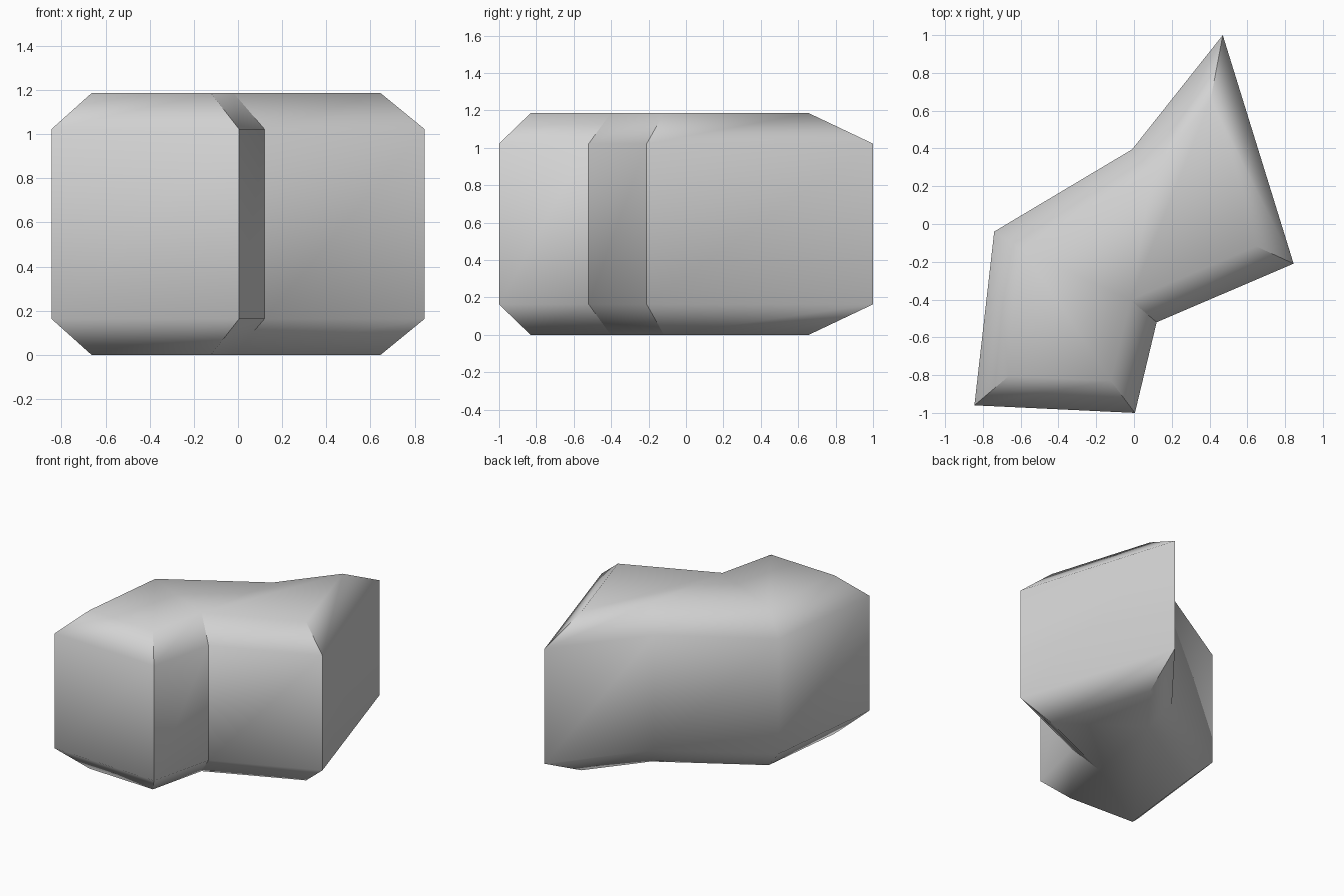
import bpy
import bmesh
from mathutils import Vector

if "Cube" in bpy.data.objects:
    bpy.data.objects.remove(bpy.data.objects["Cube"])

HEIGHT, BEVEL = 1.185, 0.163
# Plan outline, counter-clockwise; the flag says whether the corner is a hard crease
OUTLINE = [(-0.845, -0.96, True), (0.005, -1.0, True), (0.12, -0.52, True),
           (0.845, -0.21, True), (0.47, 1.0, True), (-0.01, 0.395, False),
           (-0.74, -0.04, False)]
points = [Vector(p[:2]) for p in OUTLINE]
count = len(points)


def inward(a, b):
    d = (b - a).normalized()
    return Vector((-d.y, d.x))


def inset(i, dist):
    """Mitred inward offset of outline corner i."""
    n1 = inward(points[i - 1], points[i])
    n2 = inward(points[i], points[(i + 1) % count])
    return points[i] + (n1 + n2) * dist / (1 + n1.dot(n2))


# Stacked rings: small base, full walls, small top
bm = bmesh.new()
rings = []
for z, dist in ((0, BEVEL), (BEVEL, 0), (HEIGHT - BEVEL, 0), (HEIGHT, BEVEL)):
    rings.append([bm.verts.new((*inset(i, dist), z)) for i in range(count)])
for low, high in zip(rings, rings[1:]):
    for i in range(count):
        j = (i + 1) % count
        bm.faces.new((low[i], low[j], high[j], high[i]))
bm.faces.new(rings[-1])
bm.faces.new(rings[0][::-1])

# Smooth shading with hard creases at the sharp corners
for f in bm.faces:
    f.smooth = True
for low, high in zip(rings, rings[1:]):
    for i in range(count):
        if OUTLINE[i][2]:
            bm.edges.get((low[i], high[i])).smooth = False

mesh = bpy.data.meshes.new("bevelled_block")
bm.to_mesh(mesh)
bm.free()
grey = bpy.data.materials.new("light grey")
grey.diffuse_color = (0.65, 0.65, 0.65, 1)
grey.use_nodes = True
grey.node_tree.nodes["Principled BSDF"].inputs["Base Color"].default_value = grey.diffuse_color
mesh.materials.append(grey)
block = bpy.data.objects.new("bevelled_block", mesh)
bpy.context.collection.objects.link(block)
